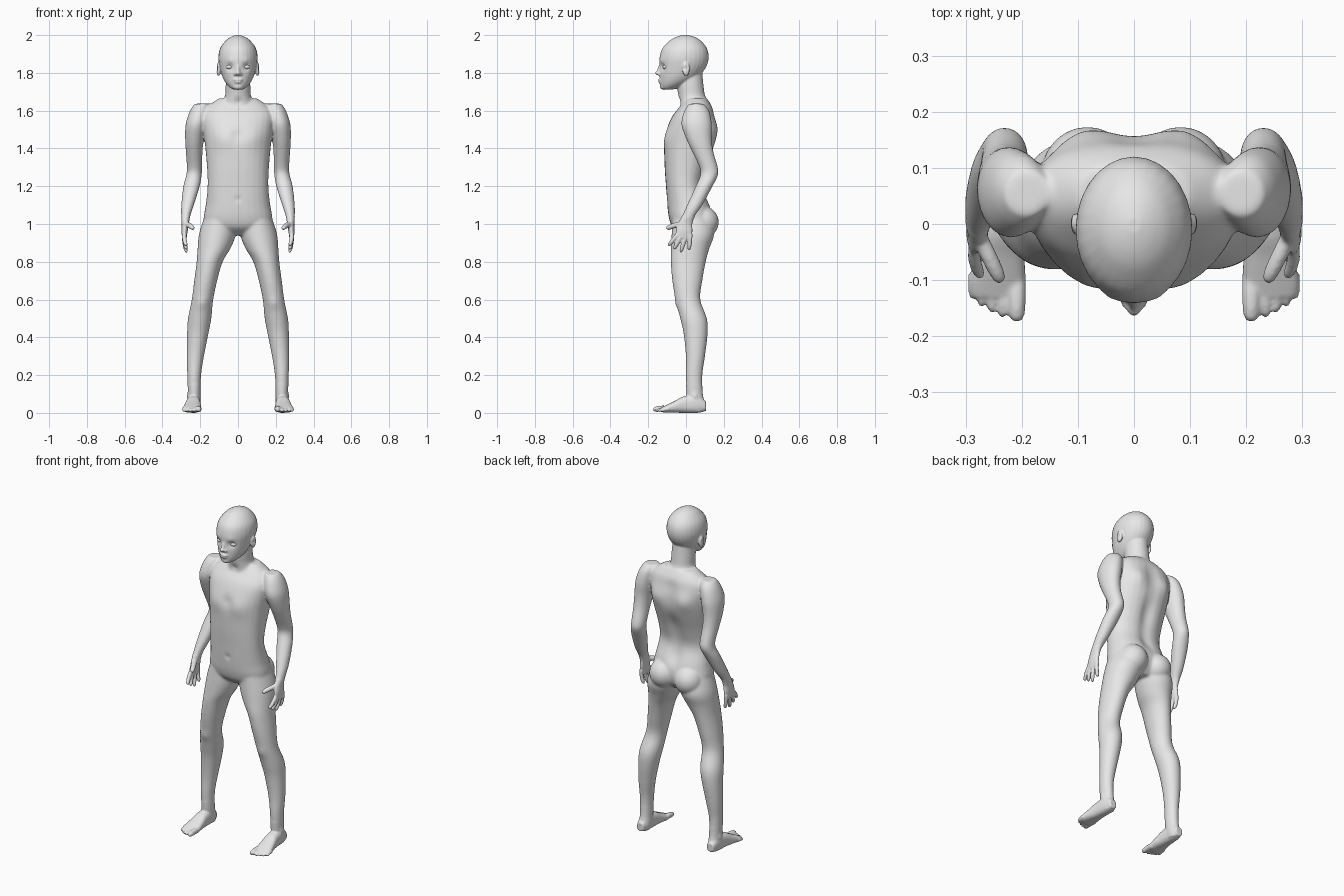
import bpy
import bmesh
import math
from mathutils import Vector, Quaternion

cube = bpy.data.objects.get("Cube")
if cube:
    bpy.data.objects.remove(cube, do_unlink=True)

skin = bpy.data.materials.new("plain_grey")
skin.use_nodes = True
grey = (0.8, 0.8, 0.8, 1)
skin.diffuse_color = grey
for node in skin.node_tree.nodes:
    if node.type == "BSDF_PRINCIPLED":
        node.inputs["Base Color"].default_value = grey

HORIZONTAL = Quaternion()
UPRIGHT = Quaternion((1, 0, 0), math.pi / 2)
bm = bmesh.new()


def spline(rows, steps=4):
    """Catmull-Rom curve through rows of position and radii."""
    pts = [Vector(r) for r in rows]
    pts = [pts[0]] + pts + [pts[-1]]
    result = []
    for a, b, c, d in zip(pts, pts[1:], pts[2:], pts[3:]):
        for k in range(steps):
            t = k / steps
            result.append(b + (c - a) * (t / 2)
                          + (a * 2 - b * 5 + c * 4 - d) * (t * t / 2)
                          + (b * 3 - a - c * 3 + d) * (t ** 3 / 2))
    return result + [pts[-1]]


def loft(rows, turn=None, power=2.0, side=1, sides=28):
    """Skin rows of (x, y, z, radius, radius); turn None follows the path."""
    rows = spline(rows)
    rings = []
    for i, row in enumerate(rows):
        spot = Vector(row[:3])
        q = turn
        if q is None:
            ahead = Vector(rows[min(i + 1, len(rows) - 1)][:3])
            behind = Vector(rows[max(i - 1, 0)][:3])
            q = (ahead - behind).to_track_quat("Z", "Y")
        ring = []
        for k in range(sides):
            angle = math.tau * k / sides
            c, s = math.cos(angle), math.sin(angle)
            u = math.copysign(abs(c) ** (2 / power), c) * max(row[3], .002)
            v = math.copysign(abs(s) ** (2 / power), s) * max(row[4], .002)
            p = spot + q @ Vector((u, v, 0))
            ring.append(bm.verts.new((p.x * side, p.y, p.z)))
        rings.append(ring)
    for low, high in zip(rings, rings[1:]):
        for k in range(sides):
            n = (k + 1) % sides
            bm.faces.new((low[k], low[n], high[n], high[k]))
    bm.faces.new(rings[0])
    bm.faces.new(rings[-1])


def blob(centre, radii, side=1):
    made = bmesh.ops.create_uvsphere(bm, u_segments=24, v_segments=16, radius=1)
    for v in made["verts"]:
        v.co = Vector(c + r * p for c, r, p in zip(centre, radii, v.co))
        v.co.x *= side


def digit(start, end, radius, bend, side):
    """A finger or toe with a rounded tip."""
    start, end, bend = Vector(start), Vector(end), Vector(bend)
    rows = []
    for t, size in ((0, 1), (.35, 1), (.7, .95), (.92, .75), (1, .25)):
        p = start.lerp(end, t) + bend * math.sin(math.pi * t)
        rows.append((*p, radius * size, radius * size))
    loft(rows, side=side, sides=14)


# Torso
loft([(0, .04, .94, .10, .06), (0, .03, .98, .165, .10),
      (0, .025, 1.03, .182, .115), (0, .015, 1.1, .171, .114),
      (0, -.007, 1.2, .161, .099), (0, 0, 1.3, .164, .113),
      (0, .02, 1.42, .175, .135), (0, .03, 1.5, .185, .132),
      (0, .04, 1.57, .19, .113), (0, .053, 1.62, .165, .087),
      (0, .055, 1.665, .10, .055)], HORIZONTAL, 2.3)

# Neck
loft([(0, .05, 1.58, .11, .085), (0, .043, 1.64, .085, .078),
      (0, .03, 1.68, .068, .071), (0, .022, 1.74, .065, .07),
      (0, .02, 1.81, .06, .065)], HORIZONTAL)

# Skull and jaw
loft([(0, -.095, 1.712, .026, .026), (0, -.085, 1.722, .042, .048),
      (0, -.06, 1.745, .064, .078), (0, -.036, 1.78, .083, .103),
      (0, -.017, 1.83, .097, .123), (0, -.01, 1.88, .104, .13),
      (0, -.007, 1.93, .095, .118), (0, -.004, 1.97, .066, .083),
      (0, -.003, 1.99, .038, .05), (0, -.003, 2.0, .012, .015)], HORIZONTAL)

# Nose, lips and chin
loft([(0, -.128, 1.85, .009, .01), (0, -.139, 1.825, .009, .01),
      (0, -.148, 1.798, .012, .01)])
blob((0, -.146, 1.799), (.014, .019, .012))
blob((0, -.135, 1.764), (.026, .014, .0065))
blob((0, -.133, 1.751), (.022, .014, .0065))
blob((0, -.116, 1.727), (.03, .022, .017))

for side in (1, -1):
    blob((.014, -.139, 1.794), (.009, .013, .009), side)     # nostril
    blob((.103, 0, 1.82), (.012, .02, .037), side)           # ear
    blob((.083, .088, 1.01), (.083, .086, .085), side)       # buttock

    # Leg
    loft([(.095, .03, 1.04, .082, .10), (.108, .037, .95, .098, .113),
          (.127, .022, .87, .087, .102), (.15, .012, .8, .069, .093),
          (.171, .007, .7, .061, .08), (.188, .01, .6, .057, .066),
          (.203, .04, .5, .062, .071), (.213, .051, .42, .057, .064),
          (.226, .05, .3, .046, .051), (.232, .043, .2, .037, .044),
          (.232, .046, .1, .033, .043), (.233, .058, .04, .034, .045),
          (.233, .06, .008, .027, .038)], HORIZONTAL, side=side)

    # Foot and toes
    loft([(.235, .105, .035, .022, .025), (.235, .06, .046, .033, .046),
          (.237, -.01, .044, .038, .044), (.24, -.06, .032, .045, .031),
          (.244, -.105, .021, .05, .02), (.244, -.13, .017, .044, .012)],
         UPRIGHT, 2.5, side)
    toes = ((.209, -.174, .0165), (.234, -.167, .0105), (.253, -.158, .01),
            (.271, -.147, .0095), (.287, -.133, .009))
    for x, tip, r in toes:
        digit((x, -.09, .02), (x, tip, r), r, (0, 0, .004), side)

    # Arm and palm
    loft([(.19, .055, 1.637, .04, .04), (.203, .057, 1.6, .051, .066),
          (.22, .056, 1.53, .057, .081), (.23, .069, 1.45, .05, .068),
          (.232, .09, 1.38, .044, .056), (.23, .12, 1.3, .041, .049),
          (.233, .123, 1.26, .041, .047), (.246, .096, 1.2, .044, .045),
          (.267, .046, 1.1, .034, .041), (.277, .012, 1.04, .024, .035),
          (.279, -.005, 1.0, .019, .039), (.283, -.01, .96, .016, .045),
          (.284, -.012, .925, .012, .04)], HORIZONTAL, side=side)

    # Fingers and thumb
    fingers = ((-.044, -.094, .885), (-.021, -.064, .866),
               (.002, -.029, .849), (.024, .016, .861))
    for base, tip, low in fingers:
        digit((.284, base, .945), (.272, tip, low), .0118, (.005, 0, 0), side)
    digit((.276, -.022, 1.0), (.236, -.104, .975), .0145, (0, 0, .004), side)

# Fuse the parts into one continuous skin
bmesh.ops.recalc_face_normals(bm, faces=bm.faces[:])
mesh = bpy.data.meshes.new("body")
bm.to_mesh(mesh)
bm.free()
body = bpy.data.objects.new("body", mesh)
bpy.context.collection.objects.link(body)
fuse = body.modifiers.new("fuse", "REMESH")
fuse.mode = "VOXEL"
fuse.voxel_size = .005
graph = bpy.context.evaluated_depsgraph_get()
fused = bpy.data.meshes.new_from_object(body.evaluated_get(graph))
body.modifiers.remove(fuse)
body.data = fused
bpy.data.meshes.remove(mesh)
fused.name = "body"

# Sculpted relief, mirrored across x: centre, reach, shift
relief = [((.045, -.13, 1.832), .021, (0, .013, 0)),         # eye socket
          ((.045, -.13, 1.86), .02, (0, -.004, 0)),          # brow
          ((.114, -.004, 1.823), .012, (-.008, 0, 0)),       # ear hollow
          ((.08, -.11, 1.45), .055, (0, -.009, 0)),          # chest
          ((0, -.115, 1.47), .03, (0, .007, 0)),             # breastbone
          ((0, -.04, 1.645), .02, (0, .01, 0)),              # throat pit
          ((0, -.105, 1.13), .012, (0, .01, 0)),             # navel
          ((.095, .145, 1.5), .055, (0, .016, 0)),           # shoulder blade
          ((.19, -.055, .58), .03, (0, -.006, 0)),           # kneecap
          ((.27, .045, .09), .016, (.006, 0, 0))]            # ankle
for step in range(11):
    relief.append(((0, .12, 1.12 + step * .045), .04, (0, -.012, 0)))  # spine
for v in fused.vertices:
    p = Vector((abs(v.co.x), v.co.y, v.co.z))
    flip = math.copysign(1, v.co.x)
    total = Vector()
    for centre, reach, shift in relief:
        if abs(p.z - centre[2]) < reach * 2.2:
            near = (p - Vector(centre)).length / reach
            if near < 2.2:
                total += Vector(shift) * math.exp(-near * near)
    v.co += Vector((total.x * flip, total.y, total.z))

# Soften joints strongly, but keep face, hands and feet crisp
soft = body.vertex_groups.new(name="soft")
soft.add([v.index for v in fused.vertices if .15 < v.co.z < 1.7
          and not (abs(v.co.x) > .22 and .8 < v.co.z < 1.04)], 1, "REPLACE")
for name, group, rounds in (("joints", "soft", 24), ("all_over", "", 3)):
    mod = body.modifiers.new(name, "SMOOTH")
    mod.factor = .5
    mod.iterations = rounds
    mod.vertex_group = group
fused.materials.clear()
fused.materials.append(skin)
fused.shade_smooth()

# Eyes
for name, side in (("left_eye", 1), ("right_eye", -1)):
    bpy.ops.mesh.primitive_uv_sphere_add(segments=24, ring_count=16, radius=1,
                                         location=(.045 * side, -.107, 1.831))
    eye = bpy.context.object
    eye.name = name
    eye.scale = (.019, .017, .012)
    eye.data.materials.append(skin)
    eye.data.shade_smooth()
